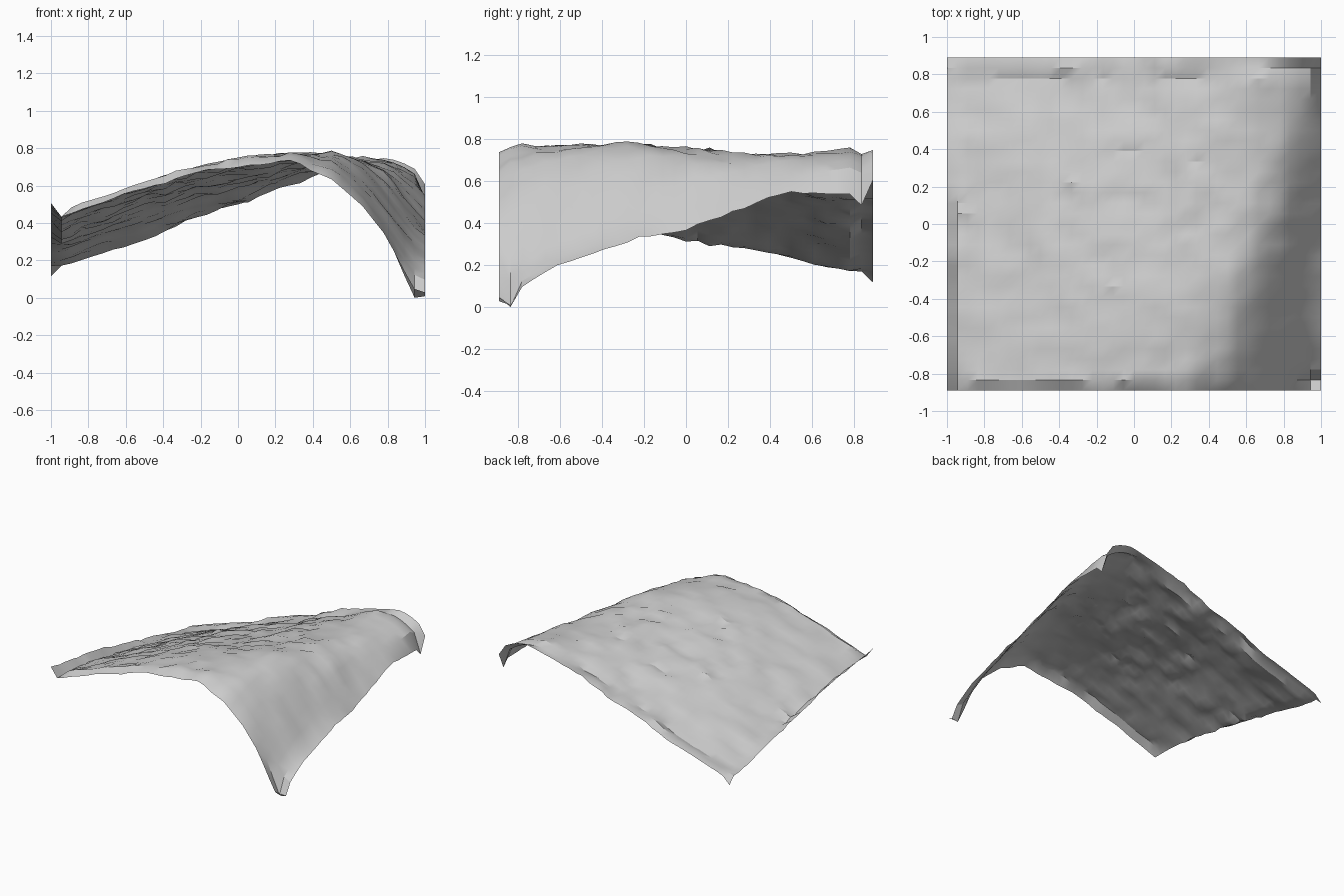
import bpy
import bmesh
import math
import random
from mathutils import Vector, noise

cube = bpy.data.objects.get("Cube")
if cube:
    bpy.data.objects.remove(cube, do_unlink=True)

random.seed(4)
HALF_X, HALF_Y = 1.0, 0.89
COLUMNS, ROWS = 36, 32

# Height profiles across the sheet, from the front edge to the back edge
KNOTS = (-1, -.94, -.88, -.5, -.25, 0, .3, .5, .65, .8, .94, 1)
PROFILES = (
    (-.89, (.51, .43, .46, .59, .66, .70, .74, .64, .51, .32, .05, .03)),
    (-.83, (.50, .43, .50, .63, .71, .75, .77, .69, .55, .34, 0, .01)),
    (-.78, (.49, .43, .48, .62, .70, .74, .78, .70, .56, .36, .13, .10)),
    (-.63, (.47, .42, .46, .61, .69, .75, .78, .74, .62, .42, .23, .19)),
    (-.4, (.44, .40, .43, .58, .67, .73, .78, .78, .70, .51, .32, .27)),
    (-.2, (.40, .36, .39, .55, .64, .70, .76, .78, .73, .58, .40, .34)),
    (0, (.35, .32, .35, .52, .61, .67, .73, .76, .75, .64, .45, .36)),
    (.45, (.25, .25, .27, .42, .52, .59, .69, .72, .73, .72, .61, .54)),
    (.78, (.17, .17, .19, .31, .42, .50, .62, .70, .75, .74, .68, .54)),
    (.83, (.18, .19, .21, .33, .44, .51, .63, .69, .72, .72, .65, .48)),
    (.89, (.12, .18, .20, .32, .43, .50, .63, .69, .73, .75, .70, .61)),
)


def interpolate(keys, values, at):
    """Piecewise linear lookup, clamped at both ends."""
    at = min(max(at, keys[0]), keys[-1])
    for k in range(len(keys) - 1):
        if at <= keys[k + 1]:
            t = (at - keys[k]) / (keys[k + 1] - keys[k])
            return values[k] * (1 - t) + values[k + 1] * t


def base_height(x, y):
    across = [interpolate(KNOTS, heights, x) for _, heights in PROFILES]
    return interpolate([row for row, _ in PROFILES], across, y)


def roughness(x, y):
    """Rock ripples, stretched along x and fading at the corners."""
    broad = noise.noise(Vector((x * 4, y * 8, 1.7)))
    fine = noise.noise(Vector((x * 9, y * 17, 5.3)))
    grain = random.uniform(-.007, .007)
    fade = 1 - 0.85 * abs(x * y) / (HALF_X * HALF_Y)
    return (0.012 * broad + 0.024 * fine + grain) * fade


# Terrain sheet: a regular grid raised to the height profiles
bm = bmesh.new()
grid = []
for j in range(ROWS + 1):
    y = HALF_Y * (2 * j / ROWS - 1)
    row = []
    for i in range(COLUMNS + 1):
        x = HALF_X * (2 * i / COLUMNS - 1)
        row.append(bm.verts.new((x, y, base_height(x, y) + roughness(x, y))))
    grid.append(row)
for j in range(ROWS):
    for i in range(COLUMNS):
        bm.faces.new((grid[j][i], grid[j][i + 1],
                      grid[j + 1][i + 1], grid[j + 1][i]))

# Stand the lowest point on the ground
lowest = min(v.co.z for v in bm.verts)
bmesh.ops.translate(bm, verts=bm.verts, vec=(0, 0, -lowest))

mesh = bpy.data.meshes.new("terrain_sheet")
bm.to_mesh(mesh)
bm.free()
terrain = bpy.data.objects.new("terrain_sheet", mesh)
bpy.context.collection.objects.link(terrain)

# Plain grey surface
grey = bpy.data.materials.new("plain_grey")
grey.use_nodes = True
colour = (0.6, 0.6, 0.6, 1)
grey.diffuse_color = colour
grey.node_tree.nodes["Principled BSDF"].inputs["Base Color"].default_value = colour
mesh.materials.append(grey)

bpy.ops.object.select_all(action='DESELECT')
terrain.select_set(True)
bpy.context.view_layer.objects.active = terrain
bpy.ops.object.shade_smooth_by_angle(angle=math.radians(30))
